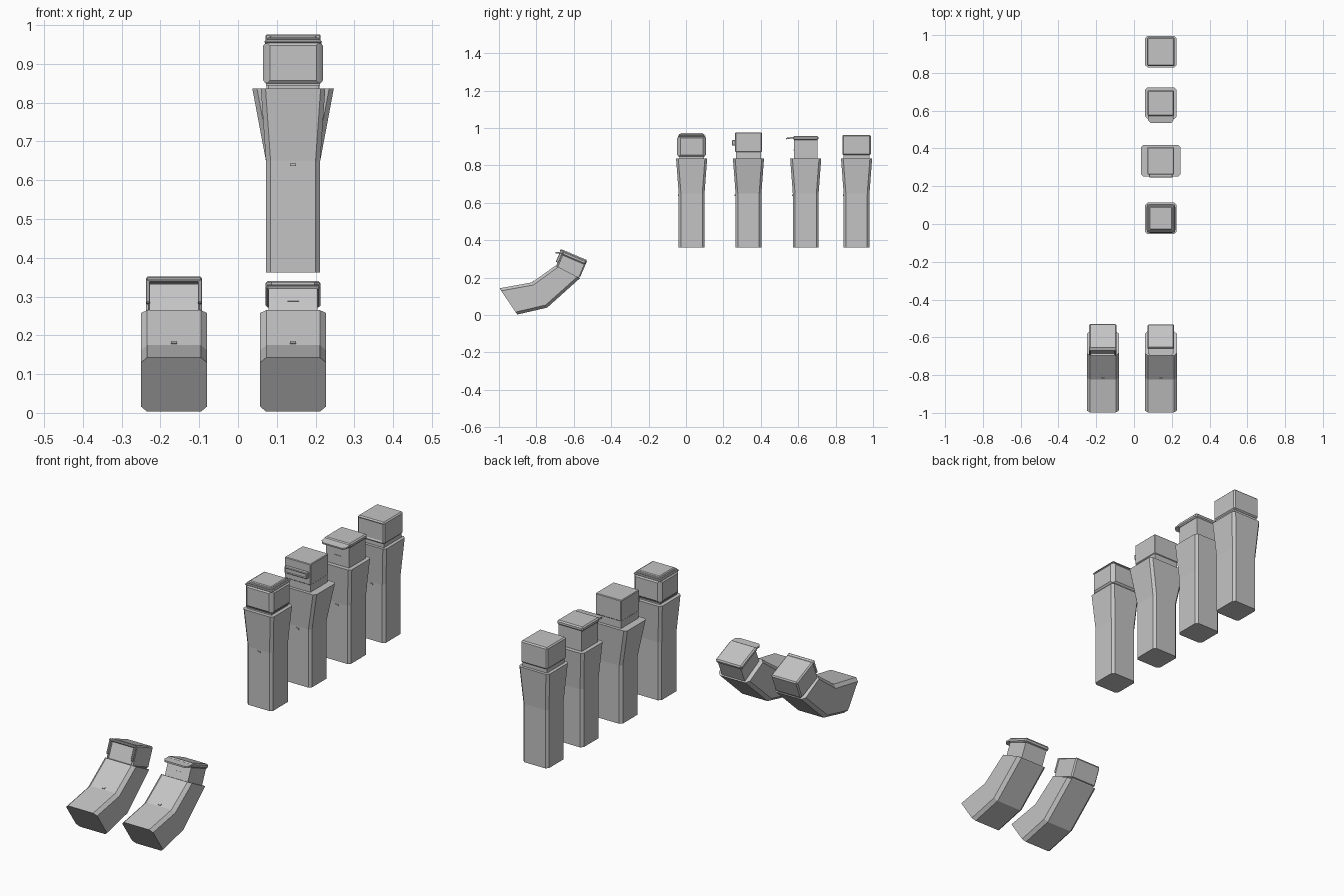
import bpy, bmesh, math
from mathutils import Matrix, Vector

cube = bpy.data.objects.get("Cube")
if cube:
    bpy.data.objects.remove(cube, do_unlink=True)

grey = bpy.data.materials.new("plain grey")
grey.use_nodes = True
GREY = (0.55, 0.55, 0.55, 1)
grey.diffuse_color = GREY
grey.node_tree.nodes["Principled BSDF"].inputs["Base Color"].default_value = GREY


def finish(name, bm, matrix=None):
    if matrix:
        bm.transform(matrix)
    bmesh.ops.recalc_face_normals(bm, faces=bm.faces)
    mesh = bpy.data.meshes.new(name)
    bm.to_mesh(mesh)
    bm.free()
    mesh.materials.append(grey)
    obj = bpy.data.objects.new(name, mesh)
    bpy.context.collection.objects.link(obj)
    return obj


def loft(name, stations, chamfer=0.012, matrix=None):
    """Join chamfered rectangles; a station is (centre, half width, half depth vector)."""
    bm = bmesh.new()
    rings = []
    for centre, w, depth in stations:
        c, d = Vector(centre), Vector(depth)
        k = 1 - chamfer / d.length
        v = w - chamfer
        pts = [(w, -k), (w, k), (v, 1), (-v, 1), (-w, k), (-w, -k), (-v, -1), (v, -1)]
        rings.append([bm.verts.new(c + Vector((x, 0, 0)) + d * t) for x, t in pts])
    for a, b in zip(rings, rings[1:]):
        for i in range(8):
            j = (i + 1) % 8
            bm.faces.new((a[i], a[j], b[j], b[i]))
    bm.faces.new(rings[0])
    bm.faces.new(rings[-1])
    return finish(name, bm, matrix)


def box(name, size, centre, matrix, bevel=0.0, panels=(), inset=0.01, push=0.005):
    """Box with optional chamfer and raised or sunk panels on the listed directions."""
    bm = bmesh.new()
    bmesh.ops.create_cube(bm, size=1)
    bmesh.ops.scale(bm, vec=size, verts=bm.verts)
    if bevel:
        bmesh.ops.bevel(bm, geom=bm.edges[:], offset=bevel, segments=1, affect='EDGES')
    for direction in panels:
        face = max(bm.faces, key=lambda f: f.normal.dot(Vector(direction)) * f.calc_area())
        bmesh.ops.inset_region(bm, faces=[face], thickness=inset, depth=0)
        shift = Vector(direction) * push
        bmesh.ops.translate(bm, vec=shift, verts=face.verts)
    bmesh.ops.translate(bm, vec=centre, verts=bm.verts)
    return finish(name, bm, matrix)


FRONT, LEFT, RIGHT, TOP = (0, -1, 0), (1, 0, 0), (-1, 0, 0), (0, 0, 1)


# Head styles, built upwards from the shoulders
def hooded_head(label, m):
    box(label + "_neck", (0.13, 0.13, 0.03), (0, 0, 0.005), m)
    box(label + "_head", (0.142, 0.142, 0.112), (0, 0, 0.066), m, 0.004,
        (FRONT, LEFT, RIGHT, (0, 1, 0)), 0.01, 0.006)
    for i, (half, z) in enumerate(((0.074, 0.121), (0.068, 0.128))):
        box(f"{label}_hood_rim_{i}", (half * 2, half * 2, 0.008), (0, 0, z), m, 0.003)
    box(label + "_hood_top", (0.122, 0.122, 0.012), (0, 0, 0.131), m, 0.004)
    box(label + "_collar", (0.14, 0.14, 0.008), (0, 0, 0.012), m)


def goggled_head(label, m):
    box(label + "_jaw", (0.136, 0.136, 0.04), (0, 0, 0.018), m)
    box(label + "_head", (0.142, 0.142, 0.104), (0, 0, 0.088), m, 0.003)
    box(label + "_goggles", (0.125, 0.02, 0.03), (0, -0.078, 0.085), m, 0.003, (FRONT,), 0.005, -0.003)


def capped_head(label, m, height, droop):
    box(label + "_head", (0.126, 0.126, height), (0, 0, height / 2 - 0.01), m)
    box(label + "_cap", (0.142, 0.136, 0.022), (0, 0, height - 0.011), m, 0.006)
    hinge = m @ Matrix.Translation((0, -0.06, height - 0.012)) @ Matrix.Rotation(droop, 4, 'X')
    # Brim narrowing at its front corners
    bm = bmesh.new()
    outline = [(0.068, 0), (0.068, -0.03), (0.055, -0.044), (-0.055, -0.044), (-0.068, -0.03), (-0.068, 0)]
    face = bm.faces.new([bm.verts.new((x, y, 0)) for x, y in outline])
    new = bmesh.ops.extrude_face_region(bm, geom=[face])["geom"]
    bmesh.ops.translate(bm, vec=(0, 0, 0.008), verts=[g for g in new if isinstance(g, bmesh.types.BMVert)])
    finish(label + "_brim", bm, hinge)
    box(label + "_mouth", (0.03, 0.004, 0.004), (0, -0.064, height * 0.38), m)


def short_haired_head(label, m):
    box(label + "_head", (0.134, 0.138, 0.1), (0, 0, 0.045), m)
    box(label + "_hair", (0.146, 0.152, 0.108), (0, 0, 0.073), m, 0.006, (FRONT,), 0.01, -0.004)


def chest_badge(label, m):
    box(label + "_badge", (0.016, 0.005, 0.007), (0, -0.001, 0), m)


# Standing row
X = 0.142
row = [("hooded_guard", 0.03, 0.083), ("broad_guard", 0.334, 0.105),
       ("capped_guard", 0.64, 0.083), ("plain_guard", 0.912, 0.083)]
for label, y, shoulder in row:
    loft(label + "_body", [((X, y, 0.362), 0.07, (0, 0.069, 0)),
                           ((X, y, 0.65), 0.07, (0, 0.069, 0)),
                           ((X, y, 0.836), shoulder, (0, 0.083, 0))])
    chest_badge(label, Matrix.Translation((X, y - 0.07, 0.64)))
    base = Matrix.Translation((X, y, 0.836))
    if label.startswith("hooded"):
        hooded_head(label, base)
    elif label.startswith("broad"):
        goggled_head(label, base)
    elif label.startswith("capped"):
        capped_head(label, base, 0.122, 0.15)
    else:
        short_haired_head(label, base)

# Reclining pair: side profile as (front edge, back edge) at feet, hips and shoulders
profile = [((-0.997, 0.143), (-0.902, 0.003)),
           ((-0.823, 0.175), (-0.742, 0.04)),
           ((-0.697, 0.265), (-0.567, 0.197))]
for label, x in (("reclining_hooded", -0.165), ("reclining_capped", X)):
    stations = []
    for (fy, fz), (by, bz) in profile:
        stations.append(((x, (fy + by) / 2, (fz + bz) / 2), 0.085,
                         (0, (by - fy) / 2, (bz - fz) / 2)))
    loft(label + "_body", stations, 0.016)
    tilt = Matrix.Rotation(-math.radians(23), 4, 'X')
    chest_badge(label, Matrix.Translation((x, -0.816, 0.18)) @ Matrix.Rotation(-0.95, 4, 'X'))
    base = Matrix.Translation((x, -0.628, 0.233)) @ tilt
    if label.endswith("capped"):
        capped_head(label, base, 0.09, 0.36)
    else:
        box(label + "_head", (0.126, 0.13, 0.09), (0, 0, 0.035), base)
        box(label + "_hood", (0.144, 0.142, 0.1), (0, -0.002, 0.045), base, 0.006, (FRONT,), 0.007, -0.016)
        # Hood edge standing forward of the face
        box(label + "_hood_peak", (0.144, 0.02, 0.012), (0, -0.076, 0.088), base, 0.004)
        for side in (-1, 1):
            box(f"{label}_hood_side_{side}", (0.01, 0.016, 0.07), (side * 0.067, -0.075, 0.056), base, 0.003)
